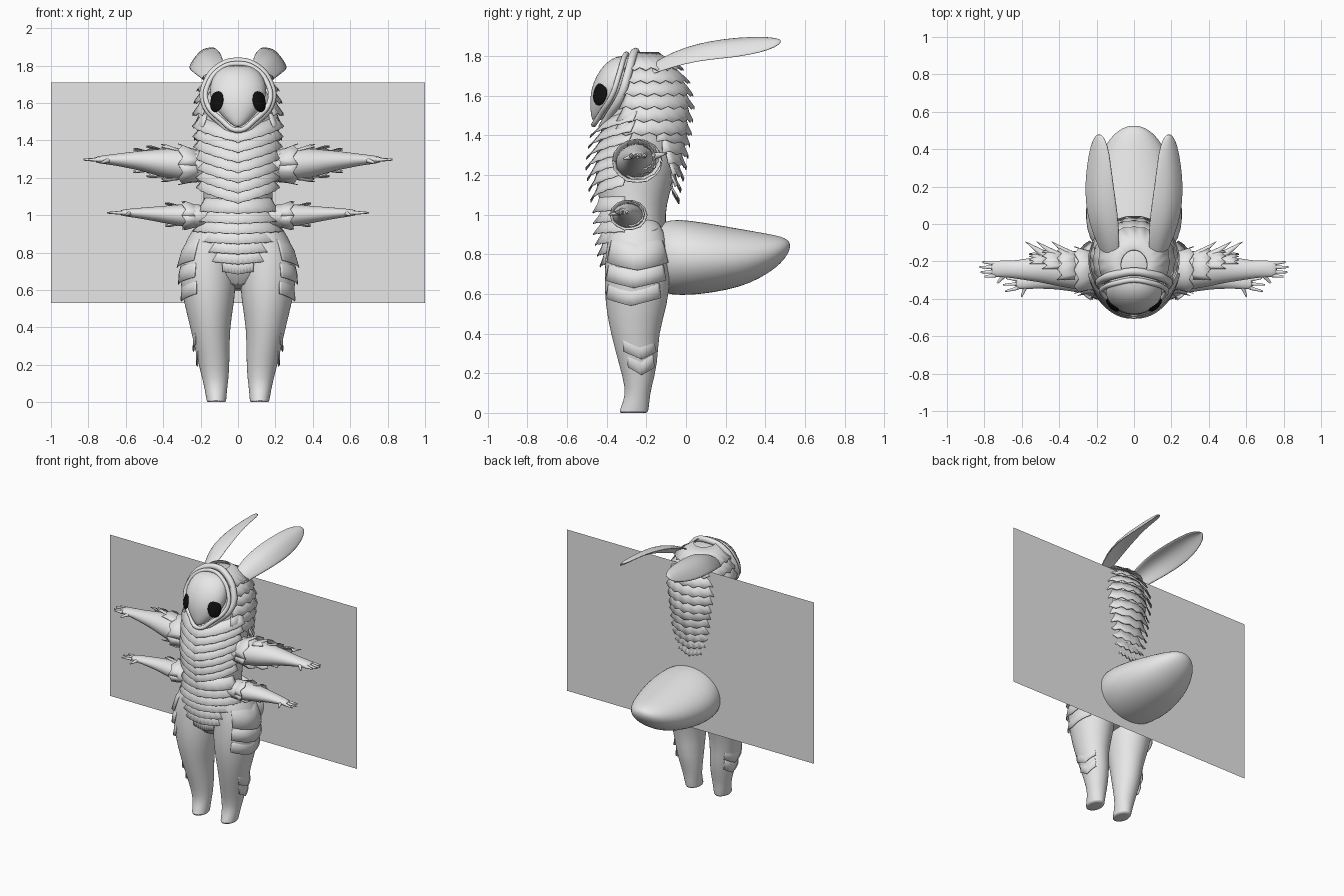
import bpy, bmesh, math
from mathutils import Vector

old = bpy.data.objects.get("Cube")
if old:
    bpy.data.objects.remove(old, do_unlink=True)


def material(name, rgb):
    m = bpy.data.materials.new(name)
    m.use_nodes = True
    m.diffuse_color = (*rgb, 1)
    m.node_tree.nodes["Principled BSDF"].inputs["Base Color"].default_value = (*rgb, 1)
    return m


GREY = material("plain grey", (0.8, 0.8, 0.8))
BLACK = material("eye black", (0.005, 0.005, 0.005))
made = []


def finish(name, bm, mat=GREY, mirror=False, subsurf=0, thick=0):
    bmesh.ops.recalc_face_normals(bm, faces=bm.faces)
    me = bpy.data.meshes.new(name)
    bm.to_mesh(me)
    bm.free()
    me.materials.append(mat)
    ob = bpy.data.objects.new(name, me)
    bpy.context.collection.objects.link(ob)
    if thick:
        ob.modifiers.new("thickness", 'SOLIDIFY').thickness = thick
    if mirror:
        ob.modifiers.new("mirror", 'MIRROR').use_mirror_merge = False
    if subsurf:
        ob.modifiers.new("smooth", 'SUBSURF').levels = subsurf
        ob.modifiers["smooth"].render_levels = subsurf
    made.append(ob)
    return ob


def place(axis, t, u, v):
    return {'x': (t, u, v), 'y': (u, t, v), 'z': (u, v, t)}[axis]


def ellipse(axis, sec, a, grow=0, t=None):
    pos, cu, cv, ru, rv = sec
    return place(axis, pos if t is None else t,
                 cu + (ru + grow) * math.sin(a), cv - (rv + grow) * math.cos(a))


def section(prof, t):
    for p, q in zip(prof, prof[1:]):
        if p[0] <= t <= q[0]:
            f = (t - p[0]) / (q[0] - p[0])
            return [a + (b - a) * f for a, b in zip(p, q)]
    return prof[0] if t < prof[0][0] else prof[-1]


def grid(bm, rows, closed=False):
    rows = [[bm.verts.new(p) for p in r] for r in rows]
    for r, s in zip(rows, rows[1:]):
        n = len(r)
        for i in range(n if closed else n - 1):
            j = (i + 1) % n
            bm.faces.new((r[i], r[j], s[j], s[i]))
    return rows


def loft(name, axis, prof, mirror=False, n=24):
    bm = bmesh.new()
    rows = grid(bm, [[ellipse(axis, s, 2 * math.pi * i / n) for i in range(n)]
                     for s in prof], True)
    bm.faces.new(rows[0])
    bm.faces.new(rows[-1])
    return finish(name, bm, mirror=mirror, subsurf=1)


def layer(bm, axis, prof, t0, t1, mid, half, flare, lift=0, jag=0.012, n=20):
    """One overlapping scale: hugs the profile at t0 and flares out at t1."""
    rows = []
    for f in (0, 0.5, 1):
        row = []
        for i in range(n + 1):
            k = 2 * i / n - 1
            tip = t1 + lift * abs(k) + (jag if i % 2 else 0) * (1 if t0 > t1 else -1)
            t = t0 + lift * abs(k) * 0.8 * (1 - f) + (tip - t0) * f
            row.append(ellipse(axis, section(prof, t), math.radians(mid + half * k),
                               -0.008 + (flare + 0.008) * f ** 1.3, t))
        rows.append(row)
    grid(bm, rows)


def spike(bm, p, q, r, tip=0.15):
    p, q = Vector(p), Vector(q)
    m = (q - p).to_track_quat('Z', 'Y').to_matrix().to_4x4()
    m.translation = (p + q) / 2
    bmesh.ops.create_cone(bm, cap_ends=True, segments=10, radius1=r, radius2=r * tip,
                          depth=(q - p).length, matrix=m)


# Torso
TORSO = [(.60, 0, -.24, .12, .11), (.75, 0, -.25, .21, .16), (.90, 0, -.26, .21, .165),
         (1.0, 0, -.265, .185, .16), (1.1, 0, -.265, .185, .18), (1.25, 0, -.25, .195, .215),
         (1.4, 0, -.22, .205, .22), (1.55, 0, -.19, .215, .205), (1.65, 0, -.19, .2, .19),
         (1.75, 0, -.2, .155, .15), (1.81, 0, -.22, .08, .09)]
loft("torso", 'z', TORSO)

# Fur collar around the head, open at the face
bm = bmesh.new()
for i in range(6):
    zb = 1.73 - 0.066 * i
    layer(bm, 'z', TORSO, zb + .09, zb, 180, 128, .03, jag=.015, n=28)
finish("collar_fur", bm, thick=.005)

# Narrowing fur down the back
bm = bmesh.new()
for i in range(6):
    zb = 1.34 - 0.057 * i
    layer(bm, 'z', TORSO, zb + .1, zb, 180, 72 - 10 * i, .035 + .005 * i, lift=.03, n=12)
finish("back_fur", bm, thick=.005)

# Chest and belly plates: V shaped above, flat and tapering below
bm = bmesh.new()
for i in range(14):
    zb = 1.39 - 0.0545 * i
    taper = max(0, i - 9) / 4
    layer(bm, 'z', TORSO, zb + .085, zb, 0, 76 - 52 * taper, .045 - .02 * taper,
          lift=.085 if i < 7 else .015, jag=.004)
finish("chest_plates", bm, thick=.005)

# Face
FACE = [(1.47, 0, -.455, .015, .015), (1.5, 0, -.435, .055, .045), (1.56, 0, -.4, .115, .085),
        (1.63, 0, -.375, .152, .105), (1.7, 0, -.35, .152, .105), (1.77, 0, -.32, .12, .085),
        (1.805, 0, -.29, .06, .05)]
loft("face", 'z', FACE, n=32)


# Hood rims framing the face
def rim(name, grow, back, radius):
    cu = bpy.data.curves.new(name, 'CURVE')
    cu.dimensions = '3D'
    cu.bevel_depth = radius
    cu.bevel_resolution = 2
    half = [(.09, -.315, 1.785), (.16, -.34, 1.7), (.17, -.37, 1.61), (.09, -.43, 1.51)]
    pts = [(0, -.3, 1.81)] + half + [(0, -.465, 1.455)] + [(-x, y, z) for x, y, z in half[::-1]]
    sp = cu.splines.new('BEZIER')
    sp.bezier_points.add(len(pts) - 1)
    for b, (x, y, z) in zip(sp.bezier_points, pts):
        b.co = (x * grow, y + back, 1.63 + (z - 1.63) * grow)
        b.handle_left_type = b.handle_right_type = 'AUTO'
    sp.use_cyclic_u = True
    cu.materials.append(GREY)
    bpy.context.collection.objects.link(bpy.data.objects.new(name, cu))


rim("inner_hood_rim", 1, 0, .014)
rim("outer_hood_rim", 1.06, .045, .022)

# Eyes
for side, label in ((1, "left_eye"), (-1, "right_eye")):
    bm = bmesh.new()
    bmesh.ops.create_uvsphere(bm, u_segments=24, v_segments=14, radius=1)
    eye = finish(label, bm, BLACK)
    eye.scale = (.046, .018, .06)
    eye.location = (side * .113, -.433, 1.61)
    eye.rotation_euler = (math.radians(-12), 0, side * math.radians(45))

# Long swept head blades: y, inner x and z, outer x and z
BLADE = [(-.2, .09, 1.74, .16, 1.70), (-.12, .075, 1.795, .195, 1.73), (0, .08, 1.845, .245, 1.765),
         (.12, .095, 1.875, .265, 1.785), (.25, .115, 1.895, .265, 1.795),
         (.38, .13, 1.9, .245, 1.82), (.45, .15, 1.893, .225, 1.845), (.48, .175, 1.882, .2, 1.87)]
bm = bmesh.new()
rows = []
for y, xi, zi, xo, zo in BLADE:
    row = []
    for k in range(7):
        f = k / 6
        arch = math.sin(math.pi * f) * (xo - xi) * .2
        row.append((xi + (xo - xi) * f + arch * .4, y, zi + (zo - zi) * f + arch))
    rows.append(row)
grid(bm, rows)
finish("head_blades", bm, mirror=True, subsurf=1, thick=.01)

# Legs with hip and calf plates
LEG = [(0, .115, -.265, .053, .075), (.06, .118, -.25, .058, .066), (.12, .12, -.24, .07, .063),
       (.25, .133, -.24, .09, .1), (.4, .15, -.26, .105, .12), (.55, .155, -.25, .14, .16),
       (.7, .163, -.245, .155, .168), (.82, .16, -.245, .14, .16), (.92, .14, -.25, .11, .14),
       (1.0, .1, -.26, .08, .1)]
loft("legs", 'z', [(0, .115, -.265, .045, .066)] + LEG, mirror=True)
bm = bmesh.new()
for zt, zb, mid, half in ((.9, .72, 90, 62), (.74, .63, 85, 60), (.64, .54, 80, 55),
                          (.37, .27, 100, 45), (.29, .19, 100, 40)):
    layer(bm, 'z', LEG, zt, zb, mid, half, .013, lift=.04, jag=0)
finish("leg_plates", bm, mirror=True, thick=.004)

# Abdomen
loft("abdomen", 'y', [(-.2, 0, .79, .12, .12), (-.12, 0, .785, .22, .185), (-.03, 0, .785, .255, .193),
                      (.08, 0, .78, .262, .182), (.2, 0, .78, .24, .162), (.32, 0, .785, .205, .135),
                      (.42, 0, .805, .155, .098), (.48, 0, .822, .11, .068),
                      (.515, 0, .838, .06, .035), (.525, 0, .842, .02, .012)], n=32)

# Upper and lower arms
UPPER = [(.12, -.25, 1.26, .1, .08), (.2, -.25, 1.262, .11, .092), (.35, -.245, 1.275, .1, .085),
         (.42, -.24, 1.28, .09, .074), (.5, -.24, 1.29, .072, .057), (.6, -.245, 1.295, .053, .04),
         (.68, -.24, 1.297, .044, .028), (.74, -.24, 1.297, .045, .02), (.765, -.24, 1.297, .035, .015)]
LOWER = [(.12, -.29, .99, .08, .06), (.22, -.29, .995, .085, .065), (.32, -.29, 1.0, .074, .058),
         (.4, -.29, 1.004, .06, .045), (.5, -.3, 1.01, .045, .032), (.58, -.31, 1.013, .038, .022),
         (.64, -.32, 1.013, .03, .014)]
loft("upper_arms", 'x', UPPER, mirror=True)
loft("lower_arms", 'x', LOWER, mirror=True)

# Ragged cuffs and fins along the arms
bm = bmesh.new()
for t, half in ((.2, 180), (.29, 120), (.37, 90), (.44, 70)):
    layer(bm, 'x', UPPER, t, t + .12, 90, half, .025, jag=.025, n=16)
for t, half in ((.2, 180), (.29, 90)):
    layer(bm, 'x', LOWER, t, t + .1, 90, half, .018, jag=.02, n=14)
for x in (.36, .44, .5):
    spike(bm, (x - .06, -.19, 1.29), (x + .08, -.095, 1.31), .03, .05)
finish("arm_fins", bm, mirror=True, thick=.004)

# Fingers
bm = bmesh.new()
for dy, reach in ((.03, .81), (.008, .825), (-.015, .82), (-.035, .8)):
    spike(bm, (.74, -.24 + dy, 1.297), (reach, -.24 + dy * 1.2, 1.297), .013, .4)
spike(bm, (.69, -.27, 1.295), (.73, -.315, 1.28), .014, .4)
for dy, reach in ((.022, .685), (0, .7), (-.022, .69)):
    spike(bm, (.62, -.32 + dy, 1.013), (reach, -.325 + dy * 1.6, 1.013), .011, .4)
spike(bm, (.58, -.335, 1.01), (.602, -.39, 1.0), .013, .3)
finish("fingers", bm, mirror=True)

# Flat upright backing sheet
bm = bmesh.new()
grid(bm, [[(-1, -.05, z), (1, -.05, z)] for z in (.53, 1.71)])
finish("backing_sheet", bm)

bpy.ops.object.select_all(action='DESELECT')
for ob in made:
    ob.select_set(True)
bpy.context.view_layer.objects.active = made[0]
bpy.ops.object.shade_smooth_by_angle(angle=math.radians(40))
